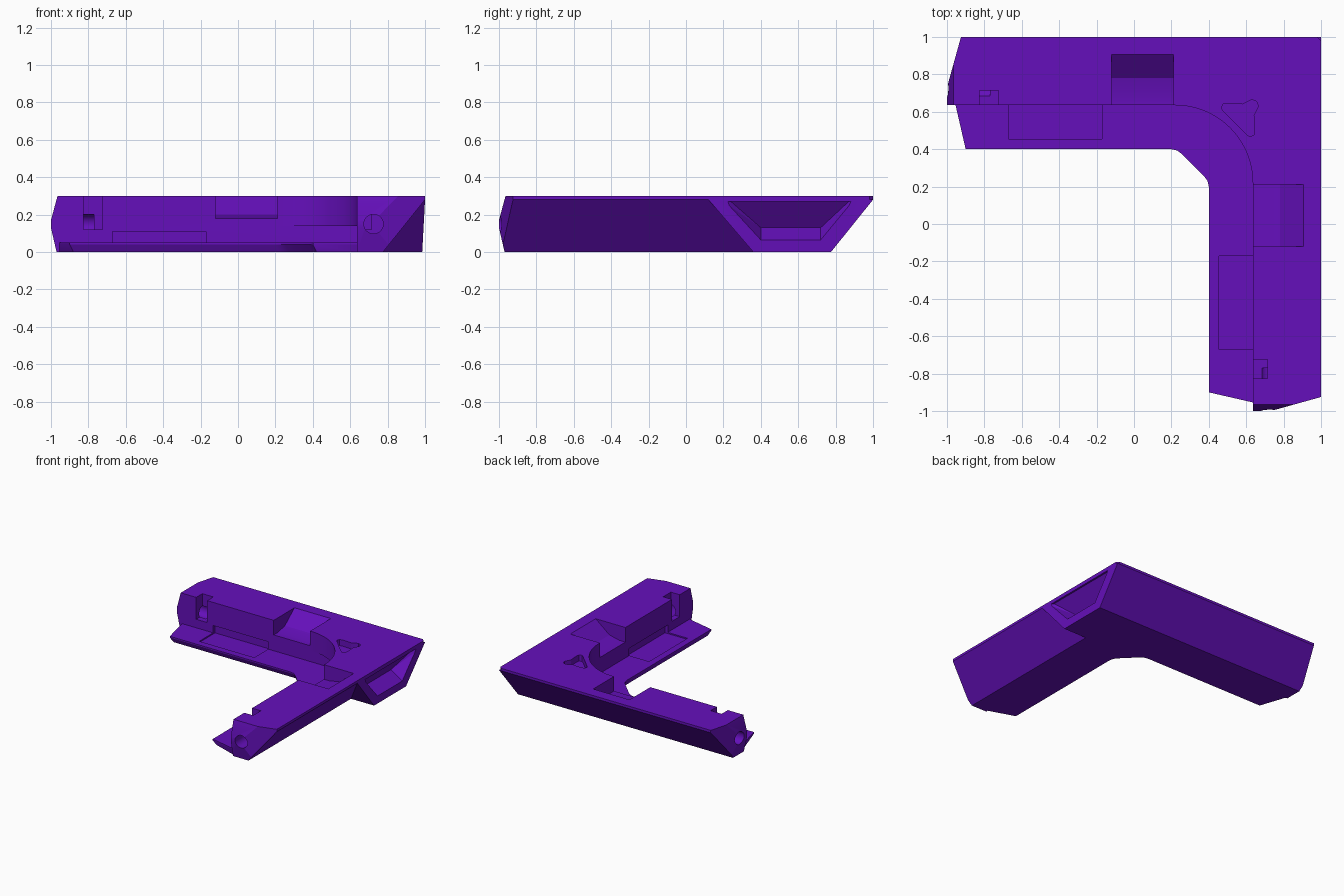
import bpy, bmesh, math
from mathutils import Vector

if "Cube" in bpy.data.objects:
    bpy.data.objects.remove(bpy.data.objects["Cube"])

purple = bpy.data.materials.new("deep purple")
purple.diffuse_color = (0.13, 0.005, 0.5, 1)
purple.use_nodes = True
purple.node_tree.nodes["Principled BSDF"].inputs["Base Color"].default_value = purple.diffuse_color


def make_object(name, bm):
    bmesh.ops.recalc_face_normals(bm, faces=bm.faces[:])
    me = bpy.data.meshes.new(name)
    bm.to_mesh(me)
    bm.free()
    ob = bpy.data.objects.new(name, me)
    bpy.context.collection.objects.link(ob)
    me.materials.append(purple)
    return ob


def hull(name, pts):
    bm = bmesh.new()
    for p in pts:
        bm.verts.new(p)
    res = bmesh.ops.convex_hull(bm, input=bm.verts[:])
    loose = [v for v in bm.verts if not v.link_faces]
    bmesh.ops.delete(bm, geom=loose, context='VERTS')
    return make_object(name, bm)


def loft(name, low, high):
    """Closed solid between two matching rings."""
    bm = bmesh.new()
    a = [bm.verts.new(p) for p in low]
    b = [bm.verts.new(p) for p in high]
    bm.faces.new(a)
    bm.faces.new(b)
    n = len(a)
    for i in range(n):
        j = (i + 1) % n
        bm.faces.new((a[i], a[j], b[j], b[i]))
    return make_object(name, bm)


def prism(name, plan, z0, z1):
    return loft(name, [(x, y, z0) for x, y in plan], [(x, y, z1) for x, y in plan])


def swap(pts):
    """Mirror across the corner diagonal."""
    return [(p[1], p[0], *p[2:]) for p in pts]


def slice_off(bm, co, no):
    geom = bm.verts[:] + bm.edges[:] + bm.faces[:]
    r = bmesh.ops.bisect_plane(bm, geom=geom, plane_co=co,
                               plane_no=Vector(no).normalized(), clear_outer=True)
    edges = [e for e in r['geom_cut'] if isinstance(e, bmesh.types.BMEdge)]
    bmesh.ops.contextual_create(bm, geom=edges)


def boolean(target, tool, op):
    mod = target.modifiers.new("cut", 'BOOLEAN')
    mod.operation = op
    mod.solver = 'EXACT'
    mod.object = tool
    bpy.context.view_layer.objects.active = target
    bpy.ops.object.modifier_apply(modifier=mod.name)
    bpy.data.objects.remove(tool, do_unlink=True)


# Raised arms: sloped outer wall, faceted end, mitred and mirrored at the corner
profile = [(.635, 0), (.635, .3), (1, .3), (1, .28), (.775, 0)]
bm = bmesh.new()
left = [bm.verts.new((-1, y, z)) for y, z in profile]
mitre = [bm.verts.new((y, y, z)) for y, z in profile]
bm.faces.new(left)
for i in range(5):
    j = (i + 1) % 5
    bm.faces.new((left[i], left[j], mitre[j], mitre[i]))
slice_off(bm, (-1, .73, 0), (-.27, .075, 0))
slice_off(bm, (-1, .7, .17), (-.13, 0, .035))
slice_off(bm, (-1, .7, .13), (-.13, 0, -.03))
dup = bmesh.ops.duplicate(bm, geom=bm.verts[:] + bm.edges[:] + bm.faces[:])
for v in dup['geom']:
    if isinstance(v, bmesh.types.BMVert):
        v.co.x, v.co.y = v.co.y, v.co.x
bmesh.ops.remove_doubles(bm, verts=bm.verts[:], dist=1e-4)
slice_off(bm, (.99, .99, .3), (1, 1, 0))
bracket = make_object("corner_bracket", bm)

# Thin ledge with a chamfered underside along the inner edge
inner = [(-.9, .4), (.2, .4), (.23, .393), (.255, .375)]
inner += swap(inner)[::-1]
outer = [(.64, -.955), (.7, -.965), (.77, -.95), (.77, .77),
         (-.95, .77), (-.965, .7), (-.955, .64)]
low = [(x + .02, y + .02, 0) for x, y in inner] + [(x, y, 0) for x, y in outer]
mid = [(x, y, .04) for x, y in inner + outer]
top = [(x, y, .05) for x, y in inner + outer]
bm = bmesh.new()
rings = [[bm.verts.new(p) for p in ring] for ring in (low, mid, top)]
bm.faces.new(rings[0])
bm.faces.new(rings[2])
for a, b in zip(rings, rings[1:]):
    for i in range(len(a)):
        j = (i + 1) % len(a)
        bm.faces.new((a[i], a[j], b[j], b[i]))
boolean(bracket, make_object("ledge", bm), 'UNION')

# Curved inner corner overhanging the ledge
arc = [(.22 + .415 * math.cos(t), .22 + .415 * math.sin(t))
       for t in (math.pi / 2 * k / 20 for k in range(21))]
plan = arc + [(.22, .68), (.68, .68), (.68, .22)]
boolean(bracket, prism("inner_curve", plan, .14, .3), 'UNION')

# Grip block under the outer right side, with its finger pocket
side = [(.12, .28), (.36, 0), (.775, 0), (1, .28)]
block = loft("grip_block", [(.72, y, z) for y, z in side],
             [(1 if z else .985, y, z) for y, z in side])
boolean(bracket, block, 'UNION')
pocket = [(1.02, .2, .27), (1.02, .4, .045), (1.02, .72, .045), (1.02, .9, .27),
          (.885, .4, .13), (.885, .72, .13), (.985, .24, .27), (.985, .87, .27)]
boolean(bracket, hull("grip_pocket", pocket), 'DIFFERENCE')

# Recesses repeated on both arms
ramp = [(.6, .18), (.69, .18), (.78, .2), (.885, .285), (.905, .3), (.905, .34), (.6, .34)]
clip = [(x, y, z) for x in (-.12, .21) for y, z in ramp]
notch = [(x, y, z) for x in (-.825, -.725) for y in (.6, .715) for z in (.12, .35)]
slot = [(x, y, z) for x in (-.67, -.17) for y in (.455, .66) for z in (.04, .11)]
bore = [(x, .725 + .052 * math.cos(t), .15 + .052 * math.sin(t))
        for x in (-1.1, -.77) for t in (math.tau * k / 24 for k in range(24))]
for name, pts in (("clip_pocket", clip), ("notch", notch),
                  ("slot", slot), ("end_bore", bore)):
    boolean(bracket, hull(name, pts), 'DIFFERENCE')
    boolean(bracket, hull(name, swap(pts)), 'DIFFERENCE')

# Rounded three-cornered recess in the top at the corner
half = [(.605, .605), (.58, .64), (.505, .645), (.475, .64), (.467, .615), (.485, .595)]
half = [(.655, .655), (.63, .665), (.58, .64), (.505, .645), (.475, .64), (.467, .62), (.48, .6)]
tri = half + swap(half[1:])[::-1]
boolean(bracket, prism("corner_recess", tri, .25, .34), 'DIFFERENCE')

# Smooth curves, sharp edges
bpy.ops.object.select_all(action='DESELECT')
bracket.select_set(True)
bpy.context.view_layer.objects.active = bracket
bpy.ops.object.shade_smooth_by_angle(angle=math.radians(20))
